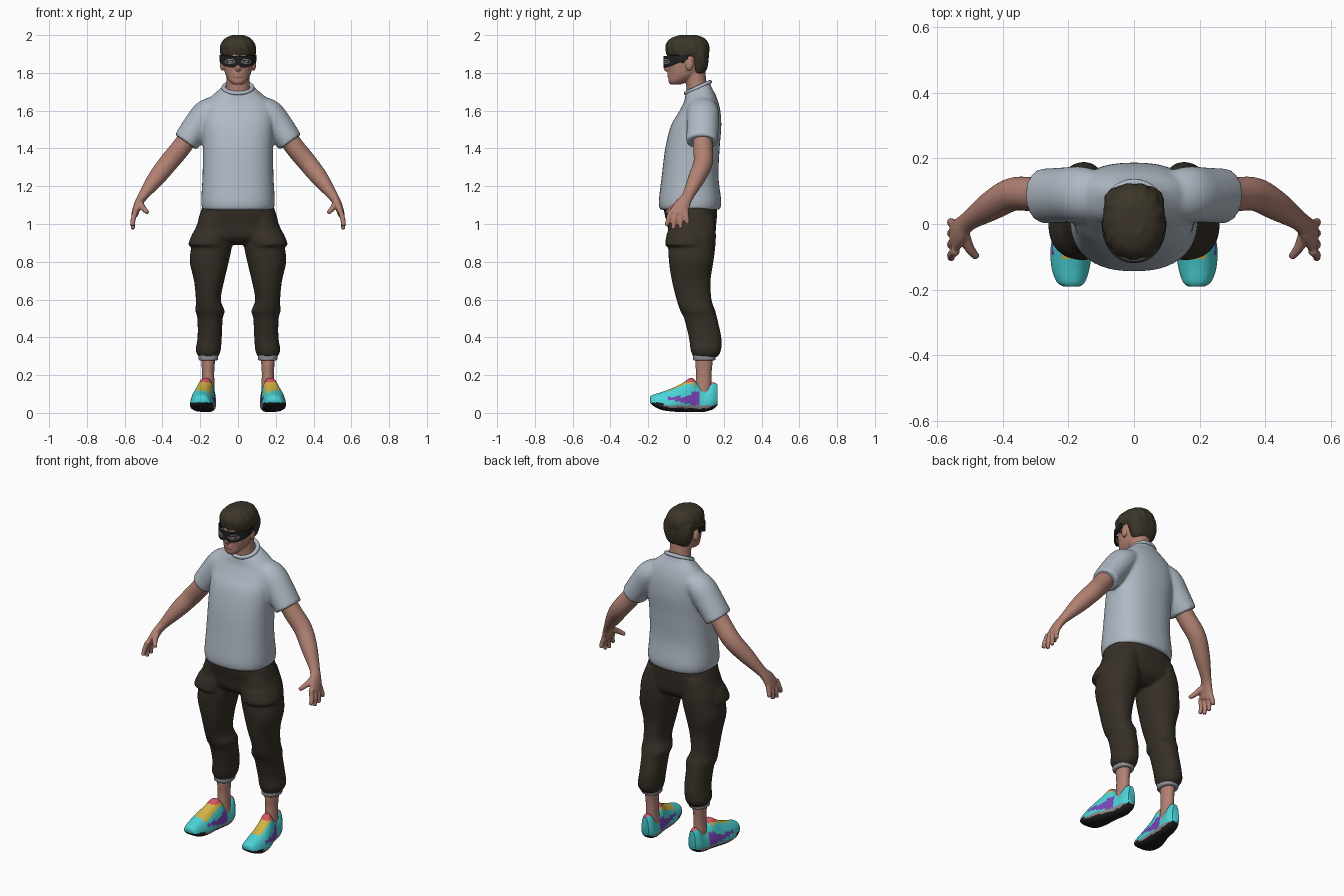
import bpy, bmesh, math
from mathutils import Vector, Matrix

cube = bpy.data.objects.get("Cube")
if cube:
    bpy.data.objects.remove(cube, do_unlink=True)


def material(name, r, g, b):
    m = bpy.data.materials.new(name)
    m.use_nodes = True
    m.diffuse_color = (r, g, b, 1)
    bsdf = next(n for n in m.node_tree.nodes if n.type == 'BSDF_PRINCIPLED')
    bsdf.inputs["Base Color"].default_value = (r, g, b, 1)
    bsdf.inputs["Roughness"].default_value = 0.8
    return m


SKIN = material("skin", .44, .22, .17)
SHIRT = material("pale blue grey cloth", .43, .49, .56)
TROUSER = material("dark brown cloth", .037, .029, .02)
HAIR = material("brown hair", .045, .036, .022)
BLACK = material("black", .014, .013, .015)
GREY = material("grey", .27, .27, .29)
CYAN = material("cyan", .07, .66, .68)
YELLOW = material("yellow", .66, .46, .06)
PURPLE = material("purple", .2, .06, .5)
RED = material("coral red", .66, .09, .13)


def smooth_rows(rows, steps):
    """Catmull-Rom interpolation of tuples."""
    width = max(len(r) for r in rows)
    rows = [Vector(tuple(r) + (0,) * (width - len(r))) for r in rows]
    out = []
    for i in range(len(rows) - 1):
        a, b, c, d = rows[max(i - 1, 0)], rows[i], rows[i + 1], rows[min(i + 2, len(rows) - 1)]
        for k in range(steps):
            t = k / steps
            out.append(b + (c - a) * (t / 2) + (a * 2 - b * 5 + c * 4 - d) * (t * t / 2)
                       + (b * 3 - a - c * 3 + d) * (t ** 3 / 2))
    return out + [rows[-1]]


def skin_rings(bm, rings, both):
    """Join rings of points into a closed skin, optionally on both sides."""
    for side in ((1, -1) if both else (1,)):
        vs = [[bm.verts.new((p.x * side, p.y, p.z)) for p in ring] for ring in rings]
        n = len(vs[0])
        for a, b in zip(vs, vs[1:]):
            for i in range(n):
                j = (i + 1) % n
                bm.faces.new((a[i], a[j], b[j], b[i]))
        bm.faces.new(vs[0])
        bm.faces.new(vs[-1])


def loft(bm, rows, both=False, p=2.4, n=40, steps=5, along_y=False, taper=0, ripple=0):
    """Rows: (position, centre x, half width, low, high, tilt)."""
    rings = []
    for r in smooth_rows([tuple(r) + (0,) * (6 - len(r)) for r in rows], steps):
        t, cx, h, lo, hi, tilt = r
        ring = []
        for i in range(n):
            a = math.tau * i / n
            c, s = [math.copysign(abs(f) ** (2 / p), f) for f in (math.cos(a), math.sin(a))]
            k = 1 + ripple * math.cos(13 * a + t * 40)
            d = (hi - lo) / 2 * s * k
            x = cx + h * c * k * (1 - taper * (s + 1) / 2)
            m = (lo + hi) / 2 + d
            ring.append(Vector((x, t, m) if along_y else (x, m, t + tilt * d)))
        rings.append(ring)
    skin_rings(bm, rings, both)


def tube(bm, rows, n=20, steps=5):
    """Mirrored limb; rows: (x, y, z, radius, radius towards y)."""
    rows = smooth_rows([tuple(r) + (r[3],) * (5 - len(r)) for r in rows], steps)
    pts = [Vector(r[:3]) for r in rows]
    rings = []
    for i, r in enumerate(rows):
        t = (pts[min(i + 1, len(pts) - 1)] - pts[max(i - 1, 0)]).normalized()
        v = (Vector((0, 1, 0)) - t * t.y).normalized()
        u = t.cross(v)
        rings.append([pts[i] + u * r[3] * math.cos(math.tau * k / n)
                      + v * r[4] * math.sin(math.tau * k / n) for k in range(n)])
    skin_rings(bm, rings, True)


def ball(bm, loc, size, both=False):
    for side in ((1, -1) if both else (1,)):
        place = Matrix.Translation((loc[0] * side, loc[1], loc[2])) @ Matrix.Diagonal((*size, 1))
        bmesh.ops.create_uvsphere(bm, u_segments=20, v_segments=12, radius=1, matrix=place)


def finish(name, bm, mats, voxel=0, relax=3, rule=None):
    bmesh.ops.recalc_face_normals(bm, faces=bm.faces)
    bm.normal_update()
    if rule:
        for f in bm.faces:
            f.material_index = mats.index(rule(f.calc_center_median(), f.normal))
    me = bpy.data.meshes.new(name)
    bm.to_mesh(me)
    bm.free()
    for m in mats:
        me.materials.append(m)
    me.shade_smooth()
    me.set_sharp_from_angle(angle=math.radians(50))
    ob = bpy.data.objects.new(name, me)
    bpy.context.collection.objects.link(ob)
    if voxel:  # fuse overlapping pieces into one skin
        rm = ob.modifiers.new("fuse", 'REMESH')
        rm.mode, rm.voxel_size, rm.use_smooth_shade = 'VOXEL', voxel, True
        sm = ob.modifiers.new("relax", 'SMOOTH')
        sm.factor, sm.iterations = .5, relax
    return ob


# T-shirt: body and sleeves
bm = bmesh.new()
loft(bm, [(1.075, 0, .188, -.137, .178), (1.12, 0, .195, -.144, .187), (1.25, 0, .188, -.129, .172),
          (1.4, 0, .186, -.11, .178), (1.52, 0, .19, -.08, .187), (1.6, 0, .185, -.04, .18, .1),
          (1.66, 0, .155, -.012, .16, .2), (1.7, 0, .108, -.005, .135, .35), (1.722, 0, .08, 0, .128, .45)])
tube(bm, [(.11, .085, 1.62, .06, .075), (.165, .09, 1.585, .075, .085),
          (.215, .088, 1.52, .076, .084), (.277, .085, 1.433, .07, .084)], n=32)
finish("t_shirt", bm, [SHIRT], .009, 4)

# Ribbed collar
bpy.ops.mesh.primitive_torus_add(major_radius=.07, minor_radius=.011, major_segments=40, minor_segments=10,
                                 location=(0, .063, 1.722), rotation=(math.radians(25), 0, 0))
collar = bpy.context.object
collar.name = "collar"
collar.scale.x = 1.08
collar.data.materials.append(SHIRT)
collar.data.shade_smooth()

# Trousers: hips, legs and cargo pocket flaps
bm = bmesh.new()
loft(bm, [(.89, 0, .12, -.04, .1), (.93, 0, .205, -.085, .15), (1, 0, .213, -.1, .16),
          (1.06, 0, .2, -.115, .165), (1.11, 0, .18, -.118, .165)])
loft(bm, [(.295, .156, .05, .04, .165), (.33, .158, .066, .025, .185), (.4, .15, .064, .015, .187),
          (.5, .148, .067, -.01, .165), (.54, .148, .077, -.03, .155), (.6, .157, .066, -.05, .135),
          (.7, .153, .08, -.075, .13), (.8, .152, .103, -.09, .145), (.88, .14, .107, -.094, .155),
          (.95, .135, .1, -.095, .158), (1.04, .12, .08, -.09, .15)], both=True, p=2.2)
loft(bm, [(.883, .158, .1, -.107, .1), (.9, .157, .104, -.11, .11), (.95, .141, .1, -.101, .12),
          (.975, .135, .088, -.088, .11)], both=True, p=2.2)
finish("trousers", bm, [TROUSER], .009, 2)

# Grey ankle cuffs and bare ankles
bm = bmesh.new()
loft(bm, [(.278, .157, .046, .042, .15), (.285, .157, .052, .038, .157), (.315, .157, .052, .038, .157)], both=True)
finish("ankle_cuffs", bm, [GREY])
bm = bmesh.new()
loft(bm, [(.08, .158, .036, .045, .135), (.2, .158, .032, .053, .135), (.26, .158, .035, .05, .14),
          (.36, .158, .04, .05, .15)], both=True, p=2)
finish("ankles", bm, [SKIN])


# Trainers, coloured by region
def shoe_colour(c, n):
    x, y, z = abs(c.x), c.y, c.z
    mid = .174 - .11 * y
    if n.z < -.45 or (y < -.12 and z < .055):
        return BLACK
    if z < .042 + .1 * max(0, -y - .1):
        return GREY
    if z > .163 and y < .075 or (y > .045 and n.z > .6):
        return RED
    if -.11 < y < .045 and abs(x - mid) < .036 and n.z > .2:
        return YELLOW
    if -.09 < y < .07 and z < .085 + .4 * max(0, y + .02) and abs(x - mid) > .03 and z > .05 - y * .25:
        return PURPLE
    return CYAN


bm = bmesh.new()
loft(bm, [(-.19, .19, .03, .055, .085), (-.175, .192, .052, .038, .096), (-.13, .193, .069, .016, .11),
          (-.07, .19, .075, .007, .132), (-.02, .183, .068, .005, .157), (.03, .172, .06, .004, .186),
          (.065, .165, .054, .004, .15), (.1, .16, .052, .006, .134), (.14, .157, .047, .018, .162),
          (.167, .156, .028, .04, .15)], both=True, p=2.6, n=48, along_y=True, taper=.4)
finish("trainers", bm, [CYAN, YELLOW, PURPLE, RED, GREY, BLACK], rule=shoe_colour)

# Arms with hands
bm = bmesh.new()
tube(bm, [(.24, .085, 1.49, .05), (.305, .09, 1.4, .052), (.37, .09, 1.322, .051), (.435, .055, 1.24, .045),
          (.505, .008, 1.145, .026, .031), (.53, -.02, 1.1, .022, .042), (.547, -.042, 1.05, .018, .05)])
for i in range(4):
    base, tip = -.082 + .027 * i, -.105 + .038 * i
    reach = (.99, .972, .976, 1.0)[i]
    tube(bm, [(.542, base, 1.07, .014), (.556, (base + tip) / 2, 1.02, .0135), (.556, tip, reach, .011)], n=12)
tube(bm, [(.52, -.02, 1.115, .018), (.503, -.07, 1.085, .016), (.478, -.102, 1.06, .011)], n=12)
finish("arms_and_hands", bm, [SKIN], .0055, 2)

# Head: skull, neck, nose, ears, lips
bm = bmesh.new()
loft(bm, [(1.738, 0, .024, -.083, -.03), (1.755, 0, .045, -.093, .01), (1.79, 0, .066, -.092, .07),
          (1.84, 0, .077, -.096, .1), (1.9, 0, .082, -.1, .112), (1.95, 0, .068, -.08, .1),
          (1.975, 0, .035, -.05, .07)], p=2.2)
loft(bm, [(1.66, 0, .07, .005, .13), (1.74, 0, .061, 0, .11), (1.84, 0, .06, -.02, .1)], p=2)
ball(bm, (0, -.1, 1.832), (.015, .02, .026))
ball(bm, (.084, .018, 1.845), (.012, .021, .034), both=True)
for z in (1.782, 1.796):
    ball(bm, (0, -.089, z), (.026, .011, .0065))
finish("head", bm, [SKIN], .005, 2)

# Hair: crown, nape and sideburns
bm = bmesh.new()
loft(bm, [(1.888, 0, .086, -.098, .116), (1.91, 0, .095, -.105, .123), (1.95, 0, .091, -.106, .121),
          (1.983, 0, .067, -.08, .097), (2, 0, .03, -.035, .055)], p=2.2, n=78, ripple=.02)
loft(bm, [(1.79, 0, .05, .035, .085), (1.82, 0, .072, .03, .11), (1.88, 0, .09, .02, .12),
          (1.93, 0, .088, 0, .118)], p=2.4, n=78, ripple=.02)
ball(bm, (.082, -.018, 1.885), (.012, .018, .035), both=True)
finish("hair", bm, [HAIR], .005, 1)


# Eye mask wrapped round the face, with outlined eye openings
def mask_colour(c, n):
    e = ((abs(c.x) - .042) / .026) ** 2 + ((c.z - 1.86) / .013) ** 2
    return SKIN if e < .2 else GREY if .55 < e < 1 else BLACK


bm = bmesh.new()
cols, levels = 72, 14
grid = []
for i in range(cols + 1):
    t = 2 * i / cols - 1
    a = t * math.radians(95)
    low = 1.826 + .05 * t ** 2 + .016 * math.exp(-(t / .12) ** 2)
    high = 1.888 + .008 * abs(t)
    grid.append([bm.verts.new((.095 * math.sin(a), .005 - .121 * math.cos(a) ** .9 if math.cos(a) > 0 else .008,
                               low + (high - low) * j / levels)) for j in range(levels + 1)])
for a, b in zip(grid, grid[1:]):
    for j in range(levels):
        bm.faces.new((a[j], b[j], b[j + 1], a[j + 1]))
mask = finish("eye_mask", bm, [BLACK, GREY, SKIN], rule=mask_colour)
solid = mask.modifiers.new("thickness", 'SOLIDIFY')
solid.thickness, solid.offset = .007, 0
